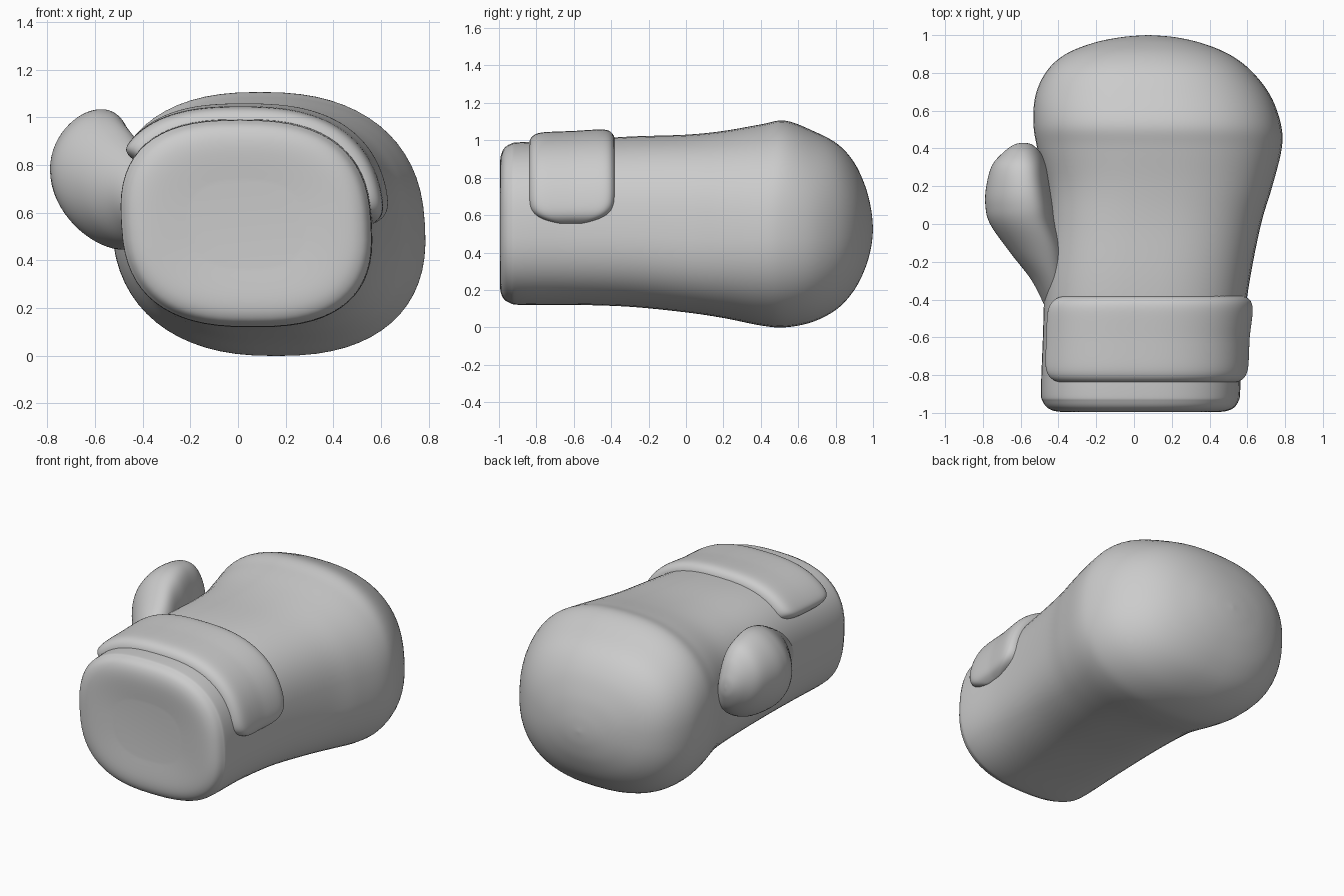
import bpy, bmesh, math

cube = bpy.data.objects.get("Cube")
if cube:
    bpy.data.objects.remove(cube)

leather = bpy.data.materials.new("grey leather")
leather.use_nodes = True
grey = (0.6, 0.6, 0.6, 1)
leather.diffuse_color = grey
leather.node_tree.nodes["Principled BSDF"].inputs["Base Color"].default_value = grey


def spline(rows, t):
    """Smooth interpolation through rows; t runs from 0 to the last index."""
    last = len(rows) - 1
    i = min(int(t), last - 1)
    f = t - i
    a, b, c, d = (rows[max(0, min(last, i + k))] for k in (-1, 0, 1, 2))
    return [q + f / 2 * (r - p + f * (2 * p - 5 * q + 4 * r - s + f * (3 * (q - r) + s - p)))
            for p, q, r, s in zip(a, b, c, d)]


def section_point(row, angle, shear, bend=0.0, grow=0.0):
    """Point on a rounded-square section: y, left, right, bottom, top, squareness."""
    y, x0, x1, z0, z1, n = row
    c, s = math.cos(angle), math.sin(angle)
    u = math.copysign(abs(c) ** (2 / n), c)
    v = math.copysign(abs(s) ** (2 / n), s)
    dz = v * ((z1 - z0) / 2 + grow)
    x = (x0 + x1) / 2 + u * ((x1 - x0) / 2 + grow) + shear * dz + bend * dz * dz
    return (x, y, (z0 + z1) / 2 + dz)


def finish(name, bm):
    bmesh.ops.recalc_face_normals(bm, faces=bm.faces)
    mesh = bpy.data.meshes.new(name)
    bm.to_mesh(mesh)
    bm.free()
    mesh.materials.append(leather)
    obj = bpy.data.objects.new(name, mesh)
    bpy.context.collection.objects.link(obj)
    bpy.ops.object.select_all(action='DESELECT')
    bpy.context.view_layer.objects.active = obj
    obj.select_set(True)
    bpy.ops.object.shade_smooth_by_angle(angle=math.radians(60))


def bridge(bm, rings, closed):
    for a, b in zip(rings, rings[1:]):
        for i in range(len(a) if closed else len(a) - 1):
            j = (i + 1) % len(a)
            bm.faces.new((a[i], a[j], b[j], b[i]))


def loft(name, rows, shear, bend=0.0, sides=64, steps=6):
    bm = bmesh.new()
    rings = []
    for k in range((len(rows) - 1) * steps + 1):
        row = spline(rows, k / steps)
        rings.append([bm.verts.new(section_point(row, math.tau * i / sides, shear, bend))
                      for i in range(sides)])
    bridge(bm, rings, True)
    for ring in (rings[0], rings[-1]):
        bm.faces.new(ring)
    finish(name, bm)


# Padded hand and cuff: y, left, right, bottom, top, squareness
HAND_LEAN = -.06
hand = [
    (-.985, -.2, .27, .37, .73, 2.6),
    (-.995, -.37, .44, .23, .87, 2.6),
    (-.98, -.445, .515, .16, .945, 2.6),
    (-.94, -.48, .55, .13, .98, 2.6),
    (-.88, -.49, .56, .12, .99, 2.6),
    (-.6, -.48, .57, .12, 1, 2.6),
    (-.3, -.47, .61, .11, 1.02, 2.6),
    (0, -.45, .67, .08, 1.03, 2.6),
    (.2, -.46, .73, .05, 1.05, 2.5),
    (.4, -.51, .78, .01, 1.085, 2.4),
    (.53, -.53, .775, 0, 1.105, 2.4),
    (.68, -.52, .72, .03, 1.05, 2.4),
    (.81, -.46, .62, .1, .98, 2.4),
    (.9, -.36, .5, .2, .88, 2.3),
    (.96, -.21, .35, .32, .75, 2.2),
    (.99, -.06, .21, .43, .63, 2),
    (1, .07, .08, .52, .53, 2),
]
loft("padded_hand", hand, HAND_LEAN)

# Thumb, arching over so its top and underside curl towards the palm
thumb = [
    (-.46, -.46, -.32, .5, .72, 2),
    (-.3, -.54, -.34, .47, .83, 2),
    (-.15, -.655, -.36, .45, .92, 2.1),
    (0, -.76, -.41, .445, 1, 2.1),
    (.1, -.785, -.43, .455, 1.03, 2.1),
    (.2, -.78, -.45, .48, 1.03, 2.1),
    (.31, -.75, -.47, .54, 1, 2.1),
    (.38, -.69, -.5, .61, .93, 2),
    (.42, -.635, -.54, .7, .84, 2),
    (.43, -.59, -.58, .76, .78, 2),
]
loft("thumb", thumb, -.12, bend=.9)


# Wrist strap: a padded band with rounded ends, hugging the cuff
def cuff_row(y):
    for a, b in zip(hand[1:], hand[2:]):
        if a[0] <= y <= b[0]:
            f = (y - a[0]) / (b[0] - a[0])
            return [p + f * (q - p) for p, q in zip(a, b)]


def wrist_strap(start, end, middle, half_width, along=96, across=28):
    bm = bmesh.new()
    rings = []
    for i in range(along + 1):
        s = -math.cos(math.pi * i / along)
        angle = math.radians(start + (end - start) * (s + 1) / 2)
        width = half_width * (1 - abs(s) ** 24) ** 0.4
        ring = []
        for j in range(across + 1):
            v = -math.cos(math.pi * j / across)
            puff = ((1 - abs(v) ** 8) * (1 - abs(s) ** 40)) ** 0.5
            row = cuff_row(middle + v * width)
            ring.append(bm.verts.new(
                section_point(row, angle, HAND_LEAN, grow=.07 * puff - .02)))
        rings.append(ring)
    bridge(bm, rings, False)
    bmesh.ops.remove_doubles(bm, verts=bm.verts, dist=1e-5)
    finish("wrist_strap", bm)


wrist_strap(-.3, 149, -.61, .23)
